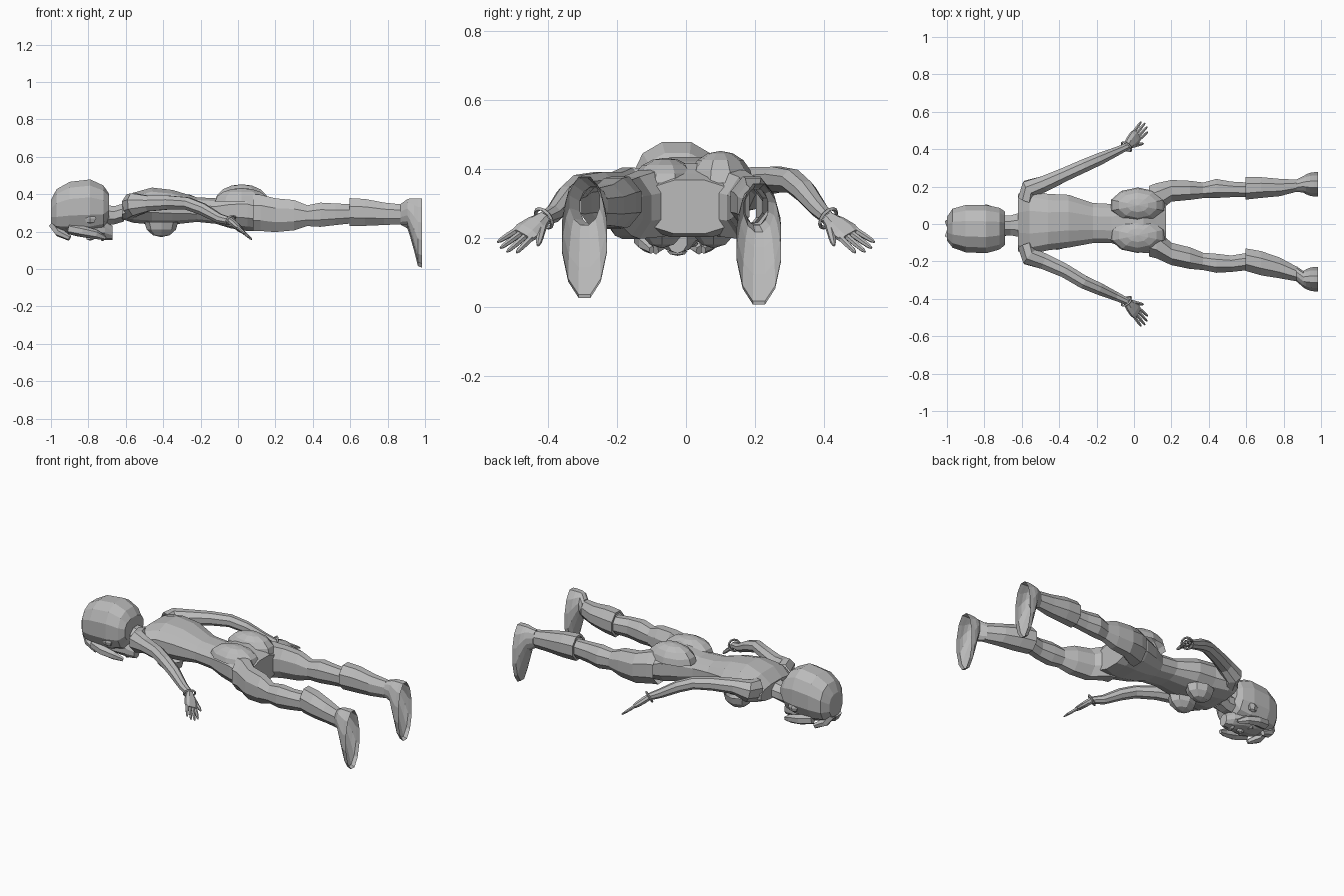
import bpy, bmesh, math
from mathutils import Vector

grey = bpy.data.materials.new("plain grey")
grey.diffuse_color = (0.5, 0.5, 0.5, 1)


def finish(bm, name):
    me = bpy.data.meshes.new(name)
    bm.to_mesh(me)
    bm.free()
    me.materials.append(grey)
    ob = bpy.data.objects.new(name, me)
    bpy.context.collection.objects.link(ob)
    return ob


def skin(name, loops_co, caps=(True, True)):
    """Skin equal-length loops of points, with optional end caps."""
    bm = bmesh.new()
    loops = [[bm.verts.new(p) for p in loop] for loop in loops_co]
    n = len(loops[0])
    for a, b in zip(loops, loops[1:]):
        for k in range(n):
            bm.faces.new((a[k], a[(k + 1) % n], b[(k + 1) % n], b[k]))
    for loop, cap in zip((loops[0], loops[-1]), caps):
        if cap:
            bm.faces.new(loop)
    bmesh.ops.recalc_face_normals(bm, faces=bm.faces[:])
    return finish(bm, name)


def tube(name, rings, n=8, axis=None, power=1.0, caps=(True, True)):
    """Loft of rings (x, y, z, half width, half height) along their path."""
    pts = [Vector(r[:3]) for r in rings]
    loops = []
    for i, r in enumerate(rings):
        t = Vector(axis) if axis else (pts[min(i + 1, len(pts) - 1)] - pts[max(i - 1, 0)]).normalized()
        side = Vector((0, 0, 1)).cross(t).normalized()
        top = t.cross(side)
        loop = []
        for k in range(n):
            a = math.tau * (k + 0.5) / n
            c, s = math.cos(a), math.sin(a)
            c = math.copysign(abs(c) ** power, c)
            s = math.copysign(abs(s) ** power, s)
            loop.append(pts[i] + side * c * r[3] + top * s * r[4])
        loops.append(loop)
    return skin(name, loops, caps)


def limb(name, rows, n=8, power=1.0, caps=(True, True)):
    """Loft along x from rows (x, y low, y high, z low, z high)."""
    return tube(name, [(x, (a + b) / 2, (c + d) / 2, (b - a) / 2, (d - c) / 2)
                       for x, a, b, c, d in rows], n, (1, 0, 0), power, caps)


def ball(name, loc, size, seg=8, rings=6, half=0):
    """Ellipsoid; half = 1 keeps the upper part, -1 the lower part."""
    bm = bmesh.new()
    bmesh.ops.create_uvsphere(bm, u_segments=seg, v_segments=rings, radius=1)
    if half:
        bmesh.ops.delete(bm, geom=[v for v in bm.verts if v.co.z * half < -.1], context='VERTS')
    for v in bm.verts:
        v.co = Vector([v.co[i] * size[i] + loc[i] for i in range(3)])
    return finish(bm, name)


# Head: rounded hair cap, face below it, jaw and neck
limb("hair_cap", [(-1.0, -.09, .04, .23, .37), (-.97, -.13, .085, .2, .43),
                  (-.9, -.155, .105, .19, .47), (-.79, -.16, .105, .19, .483),
                  (-.72, -.14, .09, .21, .45), (-.69, -.115, .07, .27, .405)], 12, 0.85)
limb("face", [(-.92, -.10, .05, .19, .26), (-.86, -.115, .065, .175, .26),
              (-.78, -.105, .055, .17, .26), (-.71, -.08, .03, .155, .26),
              (-.67, -.055, .005, .155, .23)], 10, 1, (False, True))
ball("nose", (-.79, -.025, .175), (.03, .014, .024), 6, 4, -1)
ball("lips", (-.725, -.025, .162), (.012, .03, .014), 6, 4, -1)
for s in (-1, 1):
    ball("eye", (-.83, -.025 + s * .04, .185), (.016, .022, .012), 6, 4, -1)
    ball("ear", (-.79, -.025 + s * .11, .27), (.035, .02, .03), 6, 4)
    # Curled fringe locks framing the face
    tube("side_lock", [(-.9, -.025 + s * .08, .215, .035, .03), (-.83, -.025 + s * .1, .2, .03, .03),
                       (-.76, -.025 + s * .095, .185, .02, .025), (-.71, -.025 + s * .075, .165, .008, .012)], 6)
    tube("fringe_lock", [(-.98, -.025 + s * .02, .24, .04, .03), (-.955, -.025 + s * .04, .195, .035, .025),
                         (-.9, -.025 + s * .065, .165, .012, .015)], 6)
limb("neck", [(-.70, -.065, .05, .23, .345), (-.66, -.065, .05, .235, .34),
              (-.61, -.075, .065, .25, .355)], 8, 1, (False, False))

# Torso from collar to pelvis
limb("torso", [(-.62, -.15, .165, .265, .355), (-.56, -.17, .19, .245, .41), (-.46, -.145, .165, .235, .438),
               (-.35, -.13, .16, .235, .425), (-.22, -.105, .115, .25, .385), (-.12, -.105, .11, .24, .38),
               (-.04, -.135, .15, .215, .41), (.05, -.16, .185, .2, .42), (.12, -.16, .19, .2, .39),
               (.17, -.12, .14, .21, .37)], 12, 0.8)
for s in (-1, 1):
    ball("breast", (-.41, .005 + s * .075, .25), (.09, .07, .08), 8, 6, -1)
    ball("buttock", (.02, .02 + s * .08, .36), (.15, .095, .083 + s * .01), 10, 8, 1)

# Legs, each following its own stance
legs = {
    "left": [(.08, .04, .21, .195, .405), (.12, .05, .225, .195, .405), (.2, .115, .24, .19, .385),
             (.3, .125, .235, .2, .375), (.37, .135, .225, .225, .345), (.44, .135, .245, .22, .36),
             (.52, .14, .23, .23, .355), (.61, .14, .225, .24, .35)],
    "right": [(.08, -.18, -.01, .195, .405), (.12, -.19, -.02, .195, .405), (.2, -.225, -.095, .19, .385),
              (.3, -.245, -.12, .2, .375), (.37, -.25, -.15, .225, .345), (.44, -.265, -.155, .22, .36),
              (.52, -.26, -.165, .23, .355), (.61, -.25, -.15, .24, .35)]}
boots = {
    "left": [(.595, .14, .24, .24, .37), (.595, .125, .255, .225, .385), (.68, .135, .255, .225, .38),
             (.78, .145, .245, .23, .36), (.87, .17, .24, .235, .345)],
    "right": [(.595, -.24, -.14, .24, .37), (.595, -.255, -.125, .225, .385), (.68, -.28, -.14, .225, .38),
              (.78, -.295, -.175, .23, .36), (.87, -.31, -.225, .235, .35)]}
for side, y, z in (("left", .212, 0), ("right", -.295, .02)):
    limb(side + "_leg", legs[side], 8, 1, (False, False))
    limb(side + "_boot", boots[side], 8, 1, (False, False))
    # Foot shell hangs toe down, flaring from the ankle to an open sole
    x0, a, b, c, d = boots[side][-1]
    limb(side + "_foot", [(x0, a, b, c, d), (.905, y - .045, y + .045, z + .215, z + .355),
                          (.92, y - .055, y + .055, z + .17, z + .36), (.942, y - .064, y + .064, z + .09, z + .362),
                          (.962, y - .067, y + .067, z + .01, z + .364), (.985, y - .067, y + .067, z, z + .362)],
         12, 1, (False, False))

# Arms, hands, fingers and bracelets
for side, s, dy, dz in (("left", 1, 0, 0), ("right", -1, .015, -.015)):
    def P(x, y, z):
        return Vector((x, s * y + dy * (1 if y < .3 else 0), z + dz * (1 if .2 < y < .4 else 0)))
    arm = [(-.575, .13, .335, .05, .07), (-.555, .19, .345, .055, .065), (-.48, .215, .365, .046, .045),
           (-.37, .265, .37, .04, .04), (-.27, .31, .365, .038, .036), (-.19, .345, .335, .035, .034),
           (-.1, .385, .285, .026, .027), (-.035, .415, .255, .02, .02)]
    tube(side + "_arm", [(*P(*r[:3]), *r[3:]) for r in arm], 8, None, 1, (False, False))

    wrist, tip = P(-.04, .413, .257), P(.065, .53, .165)
    d = (tip - wrist).normalized()
    across = Vector((0, s, 0))
    across = (across - d * across.dot(d)).normalized()
    normal = d.cross(across)
    # Palm as a flattened block with tapered wrist
    skin(side + "_palm", [[wrist + d * t + across * w * u + normal * h * v for u, v in
                           ((1, .4), (.5, 1), (-.5, 1), (-1, .4), (-1, -.4), (-.5, -1), (.5, -1), (1, -.4))]
                          for t, w, h in ((0, .02, .018), (.035, .032, .018), (.075, .038, .016), (.1, .035, .011))])
    for i, length in enumerate((.075, .09, .09, .075)):
        u = (i - 1.5) * .0185
        a = wrist + d * .092 + across * u
        f = (d + across * u * 4).normalized()
        tube(side + "_finger", [(*(a + f * length * t), r, r) for t, r in
                                ((0, .0095), (.5, .009), (.85, .007), (1, .003))], 6)
    a = wrist + d * .03 - across * .02
    f = (d - across * .6).normalized()
    tube(side + "_thumb", [(*(a + f * t), r, r) for t, r in
                           ((0, .013), (.045, .011), (.07, .009), (.085, .004))], 6)

    bpy.ops.mesh.primitive_torus_add(major_segments=12, minor_segments=4, major_radius=.032,
                                     minor_radius=.006, location=wrist)
    ring = bpy.context.object
    ring.name = side + "_bracelet"
    ring.rotation_euler = d.to_track_quat('Z', 'Y').to_euler()
    ring.data.materials.append(grey)
